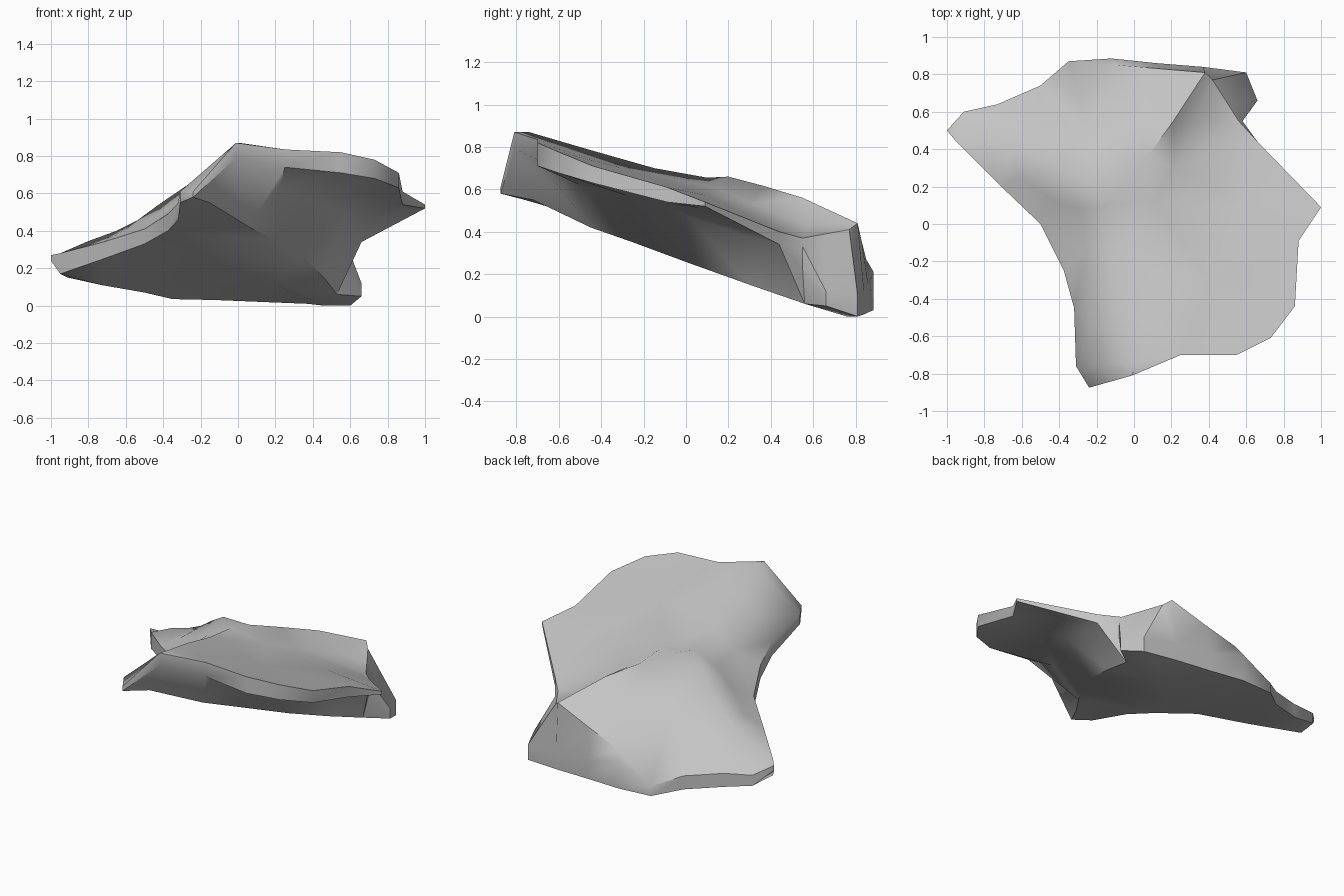
import bpy, bmesh, math
from mathutils import Vector
from mathutils.geometry import delaunay_2d_cdt

if "Cube" in bpy.data.objects:
    bpy.data.objects.remove(bpy.data.objects["Cube"])

# Slab rim, counter-clockwise in plan: x, y, top height, bottom height
RIM = [
    (-1.00, .50, .27, .24), (-.95, .44, .28, .17), (-.72, .21, .34, .25),
    (-.50, .00, .41, .33), (-.375, -.25, .49, .40), (-.32, -.45, .55, .46),
    (-.31, -.76, .61, .55), (-.24, -.875, .61, .58), (-.01, -.81, .87, .79),
    (.25, -.70, .835, .74), (.55, -.70, .82, .71), (.73, -.61, .78, .68),
    (.86, -.44, .71, .63), (.88, -.09, .61, .54), (1.00, .09, .54, .52),
    (.66, .44, .40, .34), (.58, .55, .33, .23), (.66, .66, .12, .05),
    (.60, .81, .10, .00), (.37, .84, .12, .01), (.12, .86, .15, .02),
    (-.12, .885, .21, .03), (-.35, .87, .10, .035), (-.50, .74, .16, .07),
    (-.73, .64, .20, .11), (-.91, .60, .22, .15),
]
# Upper surface break lines, each a chain of points
TOP_LINES = [
    # left shoulder, then ridge to the back corner, then the back ledge
    [(-.80, .45, .345), (-.65, .41, .40), (-.54, .38, .455), (-.41, .32, .55),
     (-.27, .23, .645), (-.06, .20, .66), (.08, .37, .615), (.21, .55, .56),
     (.38, .81, .44), (.14, .83, .35), (-.09, .85, .27)],
    # front crest
    [(.01, -.74, .87), (-.06, -.45, .785), (-.10, -.15, .70), (-.13, .10, .655)],
    # wing edge above the back tab
    [(.42, .77, .41), (.49, .66, .39), (.56, .55, .37)],
]
TOP_LOOSE = [
    (-.21, -.50, .68), (-.25, -.15, .59), (-.28, .08, .58), (-.42, .12, .49),
    (-.60, .24, .41), (.10, .12, .615), (.21, .30, .535), (.34, .57, .43),
    (.40, -.30, .70), (.60, .10, .57), (-.25, .50, .45), (-.50, .55, .33),
    (.02, .60, .47),
]
# Underside: flat keel edge, then the steep hollow up to the wing
BOTTOM_LINES = [
    [(-.15, -.72, .55), (.06, -.45, .42), (.20, -.25, .35), (.36, .02, .25),
     (.46, .30, .15), (.53, .56, .06)],
    [(.22, -.50, .62), (.42, -.28, .57), (.56, .00, .48), (.60, .25, .39)],
]
BOTTOM_LOOSE = [
    (.70, -.25, .60), (.76, .07, .51), (.46, .76, .00), (-.20, .10, .27),
    (-.20, .50, .14), (.20, .45, .11),
]


def triangulate(lines, loose):
    """Plan triangles over the rim outline, keeping the break lines."""
    inner, edges = [], []
    for line in lines:
        start = len(RIM) + len(inner)
        edges += [(start + i, start + i + 1) for i in range(len(line) - 1)]
        inner += line
    inner = inner + loose
    pts = [Vector(p[:2]) for p in RIM] + [Vector(p[:2]) for p in inner]
    _, _, faces, orig, _, _ = delaunay_2d_cdt(
        pts, edges, [list(range(len(RIM)))], 1, 1e-5)
    tris = [[orig[i][0] for i in f] for f in faces if all(orig[i] for i in f)]
    return inner, tris


bm = bmesh.new()
n = len(RIM)


def skin(lines, loose, column, up):
    inner, tris = triangulate(lines, loose)
    ring = [bm.verts.new((p[0], p[1], p[column])) for p in RIM]
    verts = ring + [bm.verts.new(p) for p in inner]
    for tri in tris:
        a, b, c = (verts[i].co for i in tri)
        facing_up = (b - a).cross(c - a).z > 0
        bm.faces.new([verts[i] for i in (tri if facing_up == up else tri[::-1])])
    return ring


upper = skin(TOP_LINES, TOP_LOOSE, 2, True)
lower = skin(BOTTOM_LINES, BOTTOM_LOOSE, 3, False)

# Side wall around the rim
for i in range(n):
    j = (i + 1) % n
    bm.faces.new((lower[i], lower[j], upper[j], upper[i]))
bmesh.ops.recalc_face_normals(bm, faces=bm.faces[:])

mesh = bpy.data.meshes.new("rock_slab")
bm.to_mesh(mesh)
bm.free()
slab = bpy.data.objects.new("rock_slab", mesh)
bpy.context.collection.objects.link(slab)

stone = bpy.data.materials.new("stone_grey")
stone.diffuse_color = (.55, .55, .55, 1)
stone.use_nodes = True
stone.node_tree.nodes["Principled BSDF"].inputs["Base Color"].default_value = stone.diffuse_color
mesh.materials.append(stone)

bpy.context.view_layer.objects.active = slab
slab.select_set(True)
bpy.ops.object.shade_smooth_by_angle(angle=math.radians(45))
